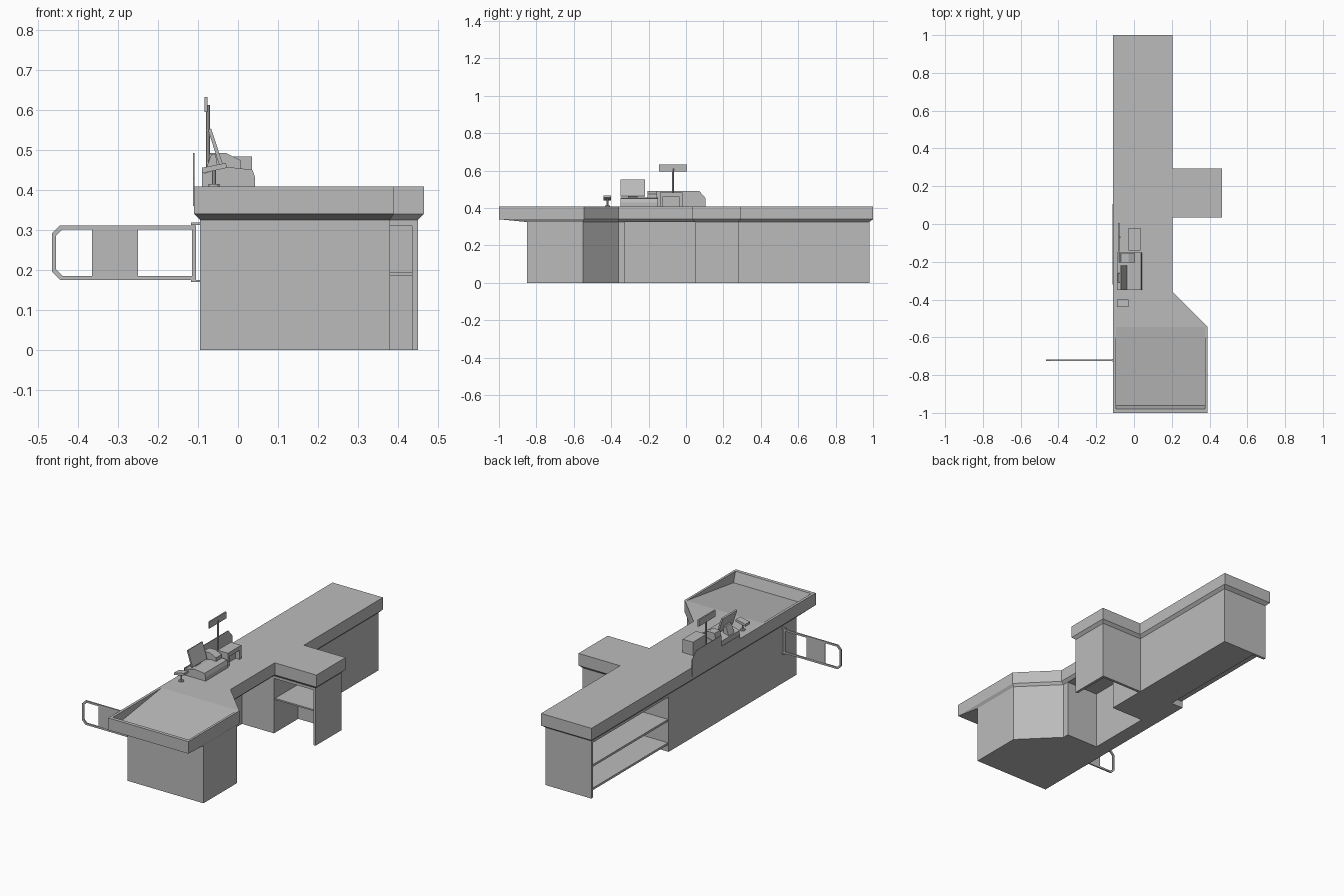
import bpy, bmesh
from mathutils import Vector

old = bpy.data.objects.get("Cube")
if old:
    bpy.data.objects.remove(old, do_unlink=True)

grey = bpy.data.materials.new("plain_grey")
grey.use_nodes = True
grey.diffuse_color = (0.5, 0.5, 0.5, 1)
grey.node_tree.nodes["Principled BSDF"].inputs["Base Color"].default_value = (0.5, 0.5, 0.5, 1)


def finish(name, bm):
    bmesh.ops.recalc_face_normals(bm, faces=bm.faces[:])
    mesh = bpy.data.meshes.new(name)
    bm.to_mesh(mesh)
    bm.free()
    mesh.materials.append(grey)
    obj = bpy.data.objects.new(name, mesh)
    bpy.context.scene.collection.objects.link(obj)
    return obj


def loft(name, rings):
    """Join rings of equal point count and cap both ends."""
    bm = bmesh.new()
    loops = [[bm.verts.new(p) for p in ring] for ring in rings]
    n = len(loops[0])
    for a, b in zip(loops, loops[1:]):
        for i in range(n):
            j = (i + 1) % n
            bm.faces.new((a[i], a[j], b[j], b[i]))
    bm.faces.new(loops[0])
    bm.faces.new(loops[-1])
    return finish(name, bm)


def prism(name, outline, lo, hi, axis="z"):
    place = {"x": lambda p, t: (t, p[0], p[1]),
             "y": lambda p, t: (p[0], t, p[1]),
             "z": lambda p, t: (p[0], p[1], t)}[axis]
    return loft(name, [[place(p, t) for p in outline] for t in (lo, hi)])


def box(name, x, y, z):
    return prism(name, [(x[0], y[0]), (x[1], y[0]), (x[1], y[1]), (x[0], y[1])], *z)


def cylinder(name, centre, radius, z0, z1, sides=12):
    bm = bmesh.new()
    bmesh.ops.create_cone(bm, cap_ends=True, segments=sides, radius1=radius,
                          radius2=radius, depth=z1 - z0)
    bmesh.ops.translate(bm, verts=bm.verts, vec=Vector((*centre, (z0 + z1) / 2)))
    return finish(name, bm)


# Countertop with a tapered underside
TOP, EDGE, UNDER = 0.408, 0.34, 0.325
top_outline = [(-.11, -1), (.39, -1), (.39, -.545), (.205, -.36), (.205, .035),
               (.465, .035), (.465, .295), (.205, .295), (.205, 1), (-.11, 1)]
base_outline = [(-.095, -.85), (.38, -.85), (.38, -.55), (.19, -.36), (.19, .05),
                (.45, .05), (.45, .28), (.19, .28), (.19, .98), (-.095, .98)]
counter = loft("countertop", [[(x, y, TOP) for x, y in top_outline],
                              [(x, y, EDGE) for x, y in top_outline],
                              [(x, y, UNDER) for x, y in base_outline]])

# Sloping bagging tray cut into the front end
cutter = prism("tray_cutter", [(-.545, TOP), (-.545, .5), (-.98, .5), (-.98, TOP), (-.962, .35)],
               -.095, .377, "x")
cutter.hide_render = True
cut = counter.modifiers.new("tray", "BOOLEAN")
cut.operation = "DIFFERENCE"
cut.solver = "EXACT"
cut.object = cutter
bpy.context.view_layer.update()
graph = bpy.context.evaluated_depsgraph_get()
carved = bpy.data.meshes.new_from_object(counter.evaluated_get(graph))
counter.modifiers.clear()
counter.data = carved
bpy.data.objects.remove(cutter, do_unlink=True)

# Cabinets: front block, knee space wall, middle block
prism("front_cabinet", base_outline[:4] + [(.19, -.325), (-.095, -.325)], 0, UNDER)
box("knee_space_wall", (-.095, -.01), (-.325, .05), (0, UNDER))
box("middle_cabinet", (-.095, .19), (.05, .29), (0, UNDER))

# Open shelving on the cashier side
box("shelf_back_panel", (.175, .19), (.29, .98), (0, UNDER))
box("shelf_end_panel", (-.095, .175), (.965, .98), (0, UNDER))
box("shelf_top_rail", (-.095, .175), (.29, .965), (.31, UNDER))
box("middle_shelf", (-.09, .175), (.29, .965), (.17, .182))
box("bottom_shelf", (-.09, .175), (.29, .965), (.038, .05))
box("shelf_plinth", (-.02, .175), (.29, .965), (0, .038))

# Side wing
box("wing_side_panel", (.435, .45), (.05, .28), (0, UNDER))
box("wing_back_panel", (.19, .435), (.265, .28), (0, UNDER))
box("wing_top_rail", (.19, .435), (.05, .265), (.31, UNDER))
box("wing_shelf", (.19, .435), (.06, .265), (.186, .194))

# Swing gate: frame with clipped corners, sign plate and hinges
def gate_ring(inset, y):
    x0, x1, z0, z1, c = -.465 + inset, -.105 - inset, .175 + inset, .311 - inset, .02 - inset * .4
    return [(x0 + c, y, z0), (x1, y, z0), (x1, y, z1), (x0 + c, y, z1),
            (x0, y, z1 - c), (x0, y, z0 + c)]


bm = bmesh.new()
loops = [[bm.verts.new(p) for p in gate_ring(i, y)]
         for i, y in ((0, -.725), (0, -.717), (.01, -.717), (.01, -.725))]
for k in range(4):
    a, b = loops[k], loops[(k + 1) % 4]
    for i in range(6):
        j = (i + 1) % 6
        bm.faces.new((a[i], a[j], b[j], b[i]))
finish("gate_frame", bm)
box("gate_plate", (-.365, -.25), (-.723, -.719), (.183, .303))
for label, z in (("lower", .169), ("upper", .312)):
    box(label + "_gate_hinge", (-.117, -.093), (-.727, -.715), (z, z + .006))

# Low screen along the cashier edge
prism("edge_screen", [(-.32, .36), (.105, .36), (.105, .452), (.07, .492),
                      (-.155, .492), (-.155, .43), (-.32, .43)], -.113, -.109, "x")

# Register with keyboard slope, rear housing and tilted monitor
prism("register_body", [(-.09, TOP), (.043, TOP), (.043, .43), (.036, .45),
                        (-.025, .457), (-.09, .44)], -.35, -.15, "y")
prism("register_housing", [(-.08, .44), (.006, .44), (.006, .474), (-.03, .492),
                           (-.07, .492)], -.205, -.155, "y")
prism("monitor", [(-.047, .462), (-.038, .464), (-.067, .553), (-.075, .55)], -.35, -.22, "y")
prism("monitor_stand", [(-.085, .44), (-.05, .45), (-.056, .49), (-.066, .49)], -.31, -.26, "y")

# Receipt printer with a paper slot
box("printer_rear", (-.03, .01), (-.14, -.02), (TOP, .483))
box("printer_top", (.01, .035), (-.14, -.02), (.46, .483))
for label, y in (("front", -.14), ("rear", -.035)):
    box(label + "_printer_cheek", (.01, .035), (y, y + .015), (TOP, .46))

# Customer display on a pole
cylinder("display_foot", (-.075, -.07), .014, TOP, .414)
cylinder("display_pole", (-.075, -.07), .005, TOP, .612, 8)
box("customer_display", (-.084, -.076), (-.145, .005), (.595, .632))

# Card reader on a small stand
cylinder("reader_foot", (-.06, -.42), .014, TOP, .414)
cylinder("reader_column", (-.06, -.42), .005, TOP, .452, 8)
prism("card_reader", [(-.09, .441), (-.028, .455), (-.03, .467), (-.09, .455)], -.44, -.4, "y")
